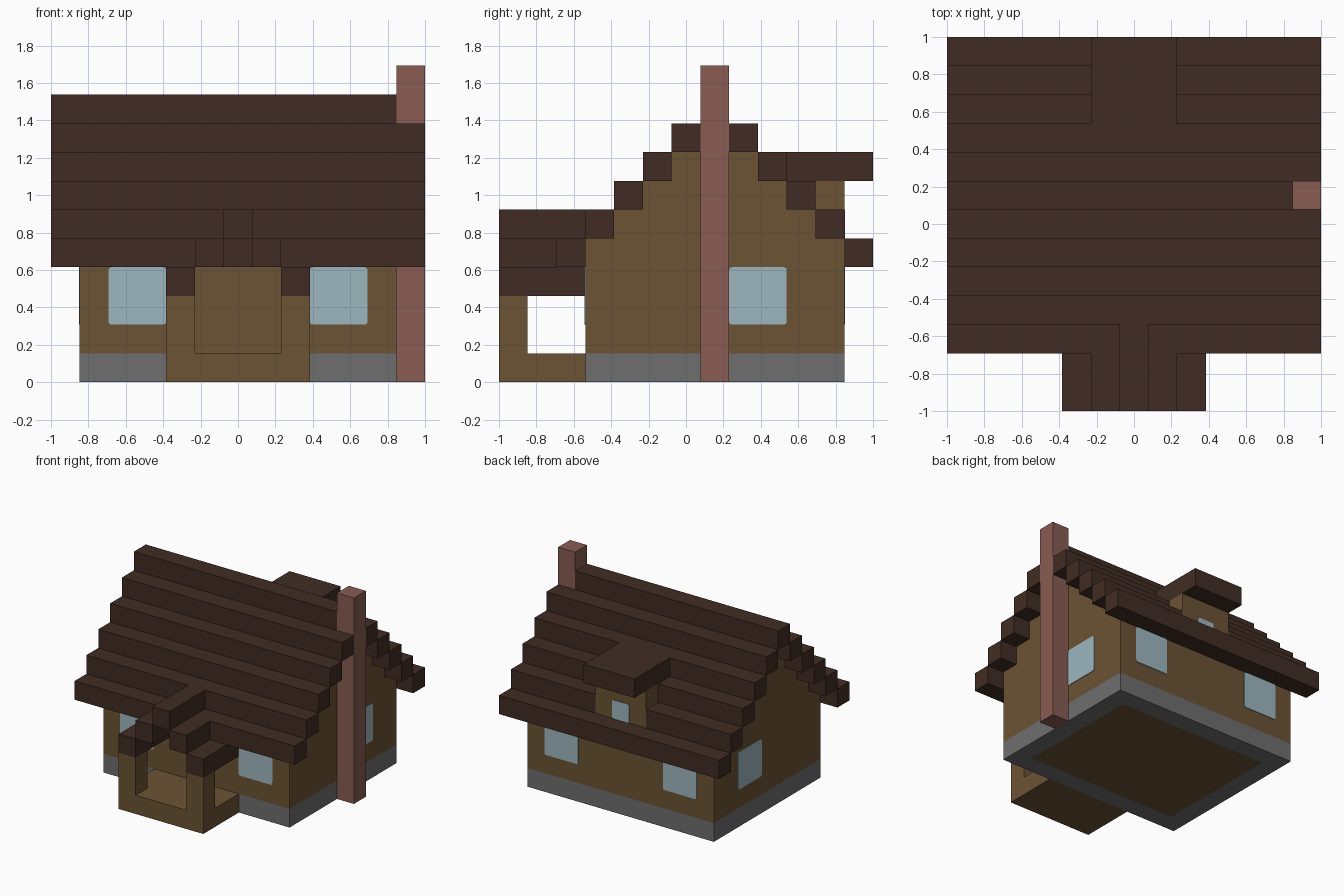
import bpy
import bmesh
from mathutils import Vector

U = 2 / 13  # one building block

cube = bpy.data.objects.get("Cube")
if cube:
    bpy.data.objects.remove(cube, do_unlink=True)


def material(name, rgb):
    """Flat material from display colour values (0-255)."""
    linear = [((c / 255 + 0.055) / 1.055) ** 2.4 for c in rgb] + [1]
    mat = bpy.data.materials.new(name)
    mat.use_nodes = True
    mat.diffuse_color = linear
    mat.node_tree.nodes["Principled BSDF"].inputs["Base Color"].default_value = linear
    return mat


roof = material("dark_roof_wood", (64, 44, 35))
wood = material("wall_wood", (107, 83, 52))
stone = material("grey_stone", (110, 110, 110))
brick = material("red_brick", (136, 92, 83))
glass = material("pale_glass", (158, 183, 191))


def finish(name, bm, mat):
    bmesh.ops.recalc_face_normals(bm, faces=bm.faces)
    mesh = bpy.data.meshes.new(name)
    bm.to_mesh(mesh)
    bm.free()
    mesh.materials.append(mat)
    obj = bpy.data.objects.new(name, mesh)
    bpy.context.collection.objects.link(obj)
    return obj


def block_mesh(x, y, z):
    """Box from (low, high) ranges in block units."""
    bm = bmesh.new()
    bmesh.ops.create_cube(bm, size=1)
    for v in bm.verts:
        v.co = Vector([(r[0] + r[1]) / 2 + c * (r[1] - r[0])
                       for c, r in zip(v.co, (x, y, z))]) * U
    return bm


def block(name, x, y, z, mat):
    return finish(name, block_mesh(x, y, z), mat)


def pane(name, x, y, z, axis):
    """Thin glass plate with rounded corners, facing along the axis."""
    bm = block_mesh(x, y, z)
    edges = [e for e in bm.edges
             if max(range(3), key=lambda i: abs((e.verts[0].co - e.verts[1].co)[i])) == axis]
    bmesh.ops.bevel(bm, geom=edges, offset=0.016, segments=3, profile=0.5, affect="EDGES")
    return finish(name, bm, glass)


SIDES = (("right", -1), ("left", 1))


def span(side, a, b):
    return tuple(sorted((side * a, side * b)))


# Stone footing ring and wooden floor
block("front_footing", (-5.5, 5.5), (-3.5, -2.5), (0, 1), stone)
block("back_footing", (-5.5, 5.5), (4.5, 5.5), (0, 1), stone)
for label, s in SIDES:
    block(label + "_footing", span(s, 4.5, 5.5), (-2.5, 4.5), (0, 1), stone)
block("floor", (-4.5, 4.5), (-2.5, 4.5), (0, 1), wood)

# Long walls
block("front_wall", (-4.5, 4.5), (-3.5, -2.5), (1, 5), wood)
block("back_wall", (-4.5, 4.5), (4.5, 5.5), (1, 5), wood)

# Stepped gable walls
half = [(0.5 + i, 9 - i) for i in range(5)]
outline = []
for reach, top in half:
    outline += [(reach, top), (reach, top - 1)]
outline[-1] = (4.5, 1)
outline = [(r, min(t, 9)) for r, t in outline]
outline = [(1 + r, t) for r, t in outline] + [(1 - r, t) for r, t in reversed(outline)]
for label, s in SIDES:
    bm = bmesh.new()
    face = bm.faces.new([bm.verts.new(Vector((s * 4.5, y, z)) * U) for y, z in outline])
    grown = bmesh.ops.extrude_face_region(bm, geom=[face])["geom"]
    bmesh.ops.translate(bm, vec=(s * U, 0, 0),
                        verts=[g for g in grown if isinstance(g, bmesh.types.BMVert)])
    # close the inner side as well
    if not face.is_valid:
        bmesh.ops.holes_fill(bm, edges=bm.edges)
    finish(label + "_gable_wall", bm, wood)

# Stepped main roof
block("roof_ridge", (-6.5, 5.5), (0.5, 1.5), (9, 10), roof)
for i in range(5):
    z = (8 - i, 9 - i)
    block(f"front_roof_step_{i + 1}", (-6.5, 6.5), (-0.5 - i, 0.5 - i), z, roof)
    y = (1.5 + i, 2.5 + i)
    if i == 3:  # this course is interrupted by the dormer
        for label, s in SIDES:
            block(f"{label}_back_roof_step_{i + 1}", span(s, 1.5, 6.5), y, z, roof)
    else:
        block(f"back_roof_step_{i + 1}", (-6.5, 6.5), y, z, roof)

# Chimney
block("chimney", (5.5, 6.5), (0.5, 1.5), (0, 11), brick)

# Dormer
block("dormer_wall", (-1.5, 1.5), (4.5, 5.5), (5, 7), wood)
block("dormer_roof", (-1.5, 1.5), (3.5, 6.5), (7, 8), roof)

# Porch
block("porch_base", (-2.5, 2.5), (-6.5, -3.5), (0, 1), wood)
block("porch_ridge", (-0.5, 0.5), (-6.5, -3.5), (5, 6), roof)
for label, s in SIDES:
    block(label + "_porch_post", span(s, 1.5, 2.5), (-6.5, -5.5), (1, 3), wood)
    block(label + "_porch_eave", span(s, 1.5, 2.5), (-6.5, -3.5), (3, 4), roof)
    block(label + "_porch_slope", span(s, 0.5, 1.5), (-6.5, -4.5), (4, 5), roof)

# Windows
T = 0.03
for label, s in SIDES:
    pane(label + "_front_window", span(s, 2.5, 4.5), (-3.5 - T, -3.5 + T), (2, 4), 1)
    pane(label + "_back_window", span(s, 2.5, 4.5), (5.5 - T, 5.5 + T), (2, 4), 1)
    pane(label + "_gable_window", span(s, 5.5 - T, 5.5 + T), (1.5, 3.5), (2, 4), 0)
pane("dormer_window", (-0.5, 0.5), (5.5 - T, 5.5 + T), (5, 6), 1)
